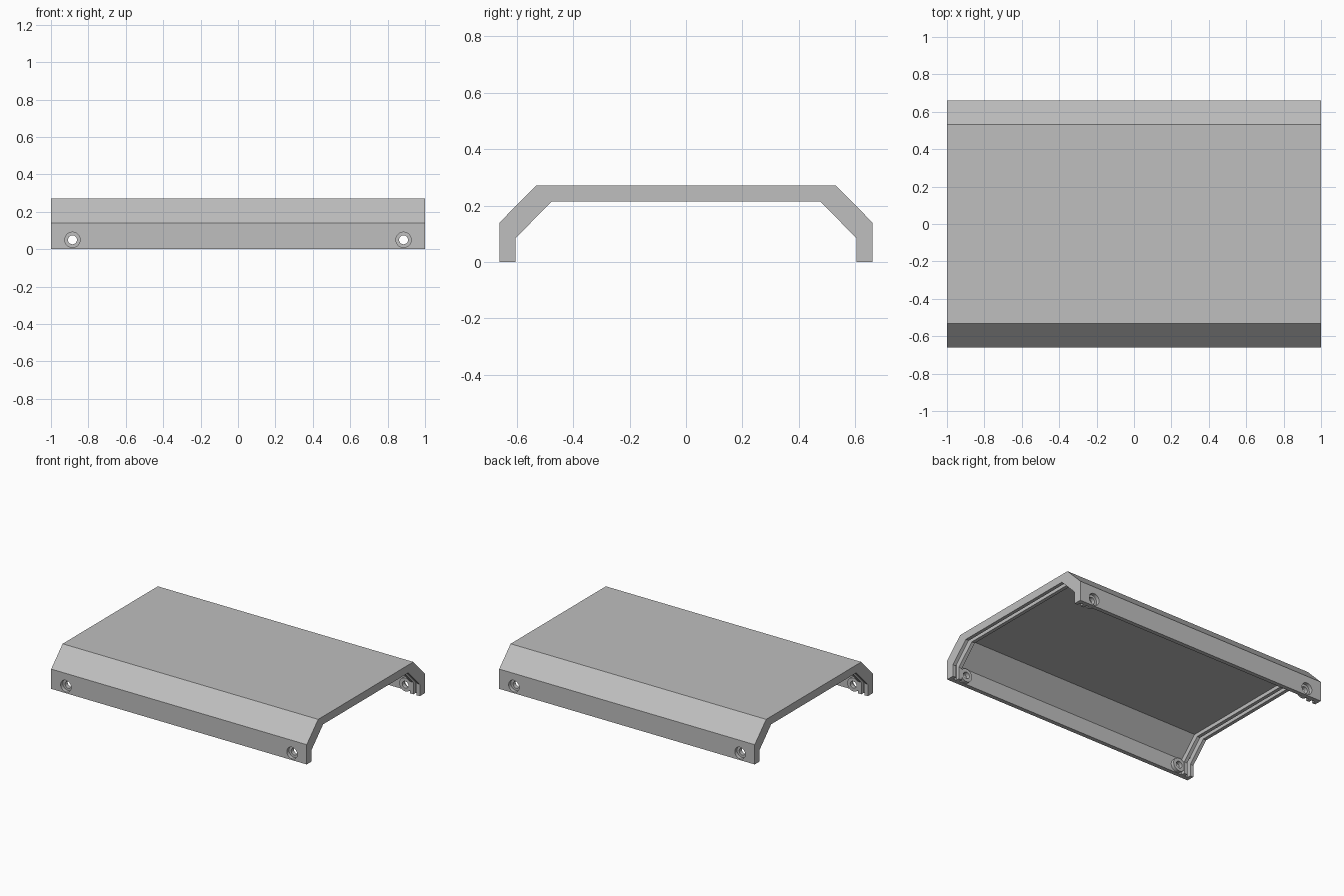
import bpy
import math

cube = bpy.data.objects.get("Cube")
if cube:
    bpy.data.objects.remove(cube, do_unlink=True)

grey = bpy.data.materials.new("plain grey")
grey.use_nodes = True
colour = (0.52, 0.52, 0.52, 1)
grey.diffuse_color = colour
grey.node_tree.nodes["Principled BSDF"].inputs["Base Color"].default_value = colour

LIP, SKIN = 0.056, 0.03      # thick edge lips and the thin panel between them
SCREW_X, SCREW_Z = 0.885, 0.05


def arch(name, x0, x1, t, bottom=0.0):
    """Solid chamfered arch, shifted inwards by t, running from x0 to x1."""
    half = [(0.66 - t, bottom), (0.66 - t, 0.14 - t), (0.532 - t, 0.27 - t)]
    outline = half + [(-y, z) for y, z in reversed(half)]
    n = len(outline)
    verts = [(x, y, z) for x in (x0, x1) for y, z in outline]
    faces = [(i, (i + 1) % n, (i + 1) % n + n, i + n) for i in range(n)]
    faces += [tuple(reversed(range(n))), tuple(range(n, 2 * n))]
    mesh = bpy.data.meshes.new(name)
    mesh.from_pydata(verts, [], faces)
    mesh.flip_normals()
    mesh.materials.append(grey)
    obj = bpy.data.objects.new(name, mesh)
    bpy.context.collection.objects.link(obj)
    # Make every face point outwards
    bpy.context.view_layer.objects.active = obj
    obj.select_set(True)
    bpy.ops.object.mode_set(mode="EDIT")
    bpy.ops.mesh.select_all(action="SELECT")
    bpy.ops.mesh.normals_make_consistent(inside=False)
    bpy.ops.object.mode_set(mode="OBJECT")
    obj.select_set(False)
    return obj


def rod(name, x, y0, y1, radius):
    """Cylinder along y at screw height."""
    bpy.ops.mesh.primitive_cylinder_add(
        vertices=32, radius=radius, depth=abs(y1 - y0),
        location=(x, (y0 + y1) / 2, SCREW_Z), rotation=(math.pi / 2, 0, 0))
    obj = bpy.context.object
    obj.name = name
    obj.data.materials.append(grey)
    return obj


def combine(target, tool, operation):
    """Apply a boolean and discard the tool."""
    mod = target.modifiers.new(tool.name, "BOOLEAN")
    mod.operation, mod.solver, mod.object = operation, "EXACT", tool
    bpy.context.view_layer.objects.active = target
    bpy.ops.object.modifier_apply(modifier=mod.name)
    bpy.data.objects.remove(tool, do_unlink=True)


# Chamfered cover, hollowed at lip depth and then deeper between the ribs
cover = arch("cover", -1, 1, 0)
combine(cover, arch("hollow", -1.1, 1.1, LIP, -0.1), "DIFFERENCE")
combine(cover, arch("pocket", -0.925, 0.925, SKIN, -0.1), "DIFFERENCE")

# Seal groove between lip and rib at both ends
for s in (-1, 1):
    combine(cover, arch("groove", *sorted((s * 0.95, s * 0.975)), SKIN, -0.1), "DIFFERENCE")

# Screw bosses inside the walls, with through holes and counterbores
for sx in (-1, 1):
    for sy in (-1, 1):
        x = sx * SCREW_X
        combine(cover, rod("boss", x, sy * 0.606, sy * 0.645, 0.047), "UNION")
        combine(cover, rod("hole", x, sy * 0.55, sy * 0.7, 0.024), "DIFFERENCE")
        combine(cover, rod("counterbore", x, sy * 0.635, sy * 0.7, 0.041), "DIFFERENCE")

# Smooth the round bores, keep the flat panels crisp
bpy.ops.object.select_all(action="DESELECT")
cover.select_set(True)
bpy.context.view_layer.objects.active = cover
bpy.ops.object.shade_smooth_by_angle(angle=math.radians(30))
